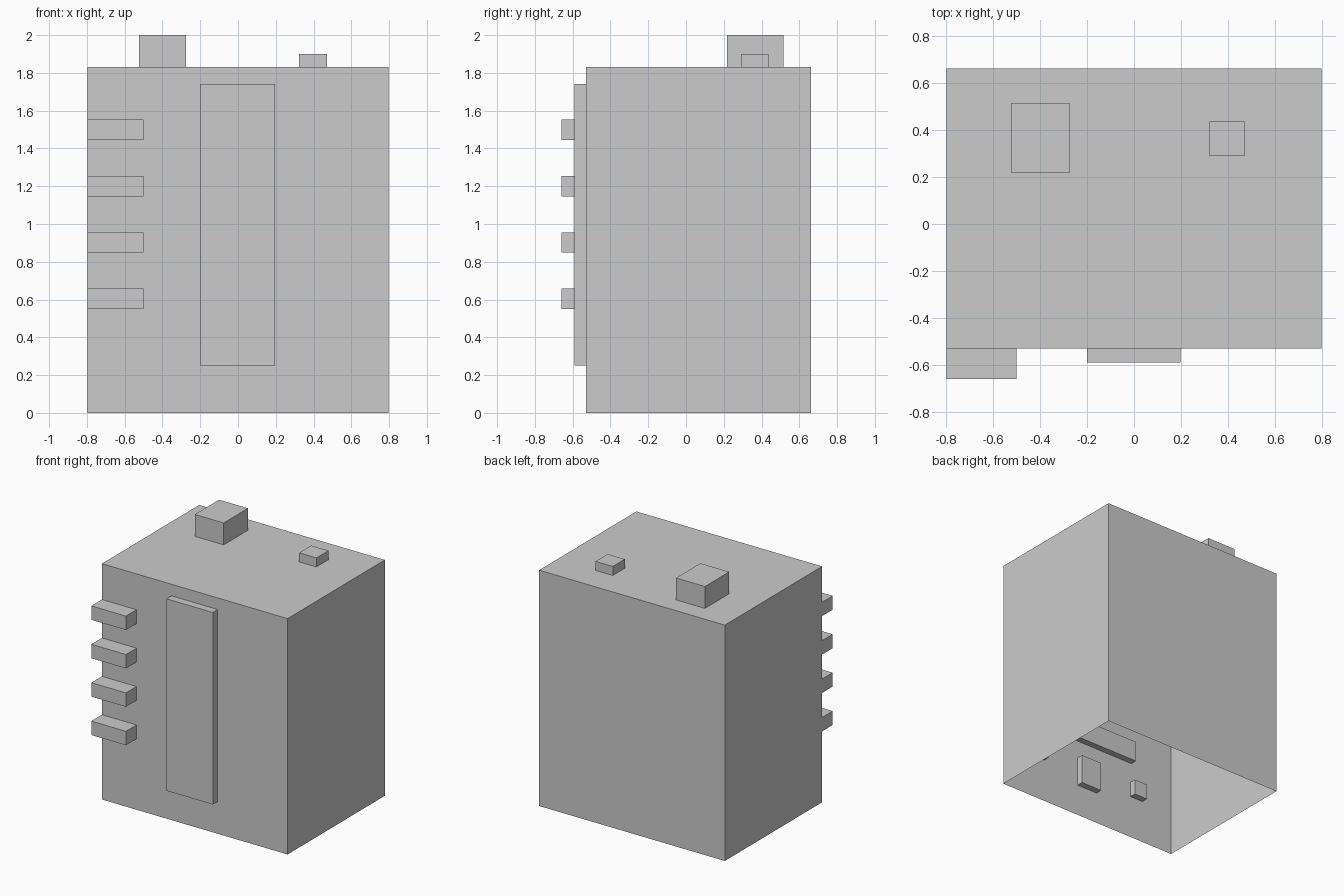
import bpy, bmesh

if "Cube" in bpy.data.objects:
    bpy.data.objects.remove(bpy.data.objects["Cube"])


def box(name, x, y, z, open_bottom=False):
    """Box from (min, max) ranges on each axis."""
    bm = bmesh.new()
    bmesh.ops.create_cube(bm, size=1)
    for v in bm.verts:
        v.co = [r[0] if c < 0 else r[1] for c, r in zip(v.co, (x, y, z))]
    bm.normal_update()
    if open_bottom:
        low = [f for f in bm.faces if f.normal.z < -0.5]
        bmesh.ops.delete(bm, geom=low, context='FACES_ONLY')
    mesh = bpy.data.meshes.new(name)
    bm.to_mesh(mesh)
    bm.free()
    obj = bpy.data.objects.new(name, mesh)
    bpy.context.collection.objects.link(obj)
    return obj


FRONT = -0.53

# Hollow shell, open underneath
box("body_shell", (-0.797, 0.797), (FRONT, 0.662), (0, 1.83), open_bottom=True)

# Raised strip on the front
box("front_panel", (-0.2, 0.197), (-0.59, FRONT), (0.25, 1.74))

# Row of ribs on the front left edge
for i in range(4):
    z = 0.55 + i * 0.298
    box(f"front_rib_{i + 1}", (-0.797, -0.5), (-0.66, FRONT), (z, z + 0.108))

# Blocks on top
box("large_top_block", (-0.523, -0.275), (0.217, 0.515), (1.83, 2.0))
box("small_top_block", (0.322, 0.47), (0.29, 0.438), (1.83, 1.9))

# Raised pads on the inside of the front wall
INNER = (FRONT, FRONT + 0.05)
box("inner_bar", (-0.42, 0.42), INNER, (0.62, 0.78))
box("inner_middle_pad", (-0.09, 0.09), INNER, (0.25, 0.48))
for side, name in ((-1, "left"), (1, "right")):
    xs = sorted((side * 0.41, side * 0.525))
    box(f"inner_{name}_pad", xs, INNER, (0.34, 0.46))
